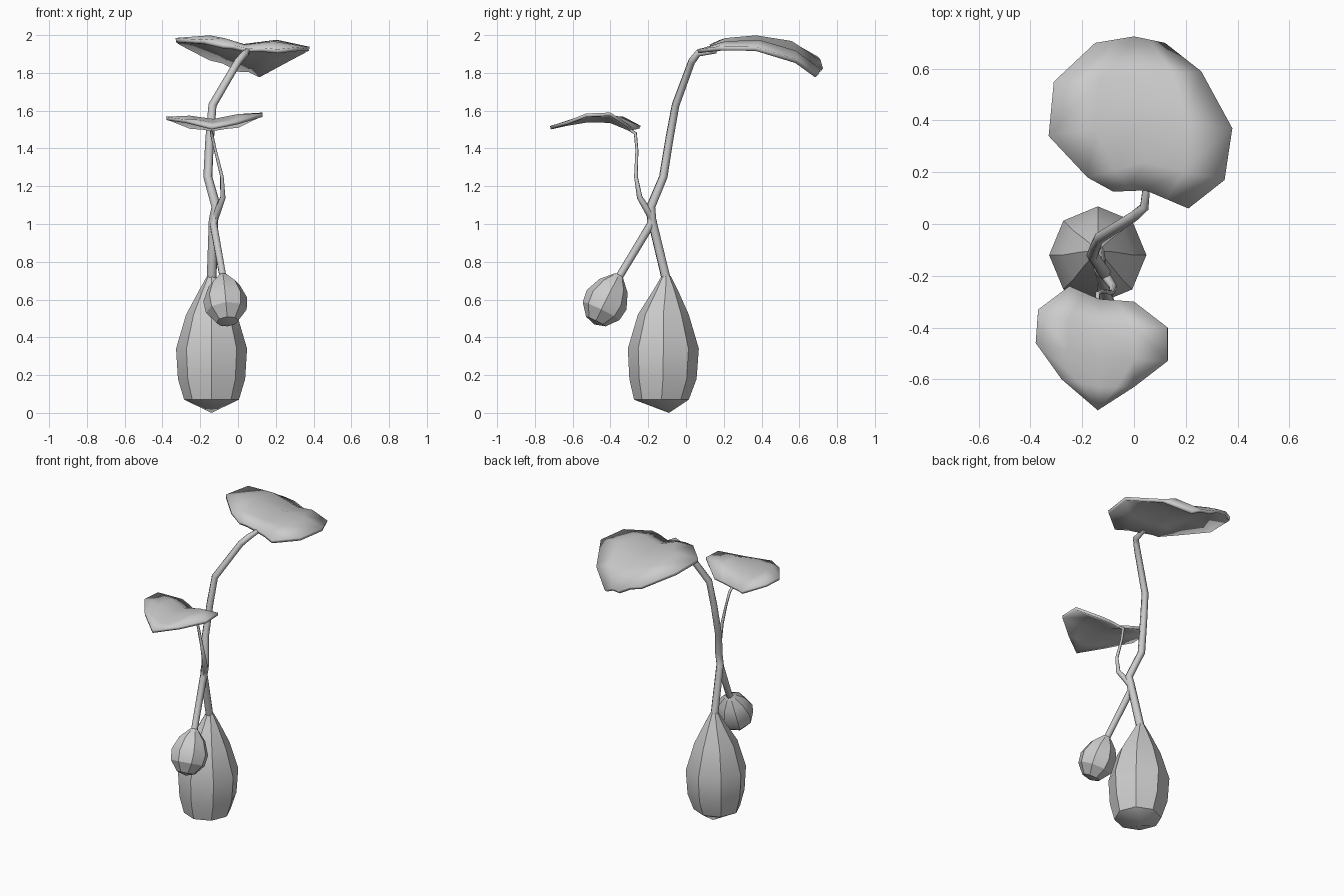
import bpy, bmesh, math
from mathutils import Vector

if "Cube" in bpy.data.objects:
    bpy.data.objects.remove(bpy.data.objects["Cube"])


def finish(name, bm, angle):
    me = bpy.data.meshes.new(name)
    bm.to_mesh(me)
    bm.free()
    ob = bpy.data.objects.new(name, me)
    bpy.context.collection.objects.link(ob)
    bpy.ops.object.select_all(action='DESELECT')
    ob.select_set(True)
    bpy.context.view_layer.objects.active = ob
    bpy.ops.object.shade_smooth_by_angle(angle=math.radians(angle))
    return ob


def fruit(name, bottom, rings):
    """Eight-sided pod: rings are (centre, normal, radius) from bottom to top."""
    bm = bmesh.new()
    tip = bm.verts.new(bottom)
    loops = []
    for c, n, r in rings:
        q = Vector((0, 0, 1)).rotation_difference(Vector(n))
        loops.append([bm.verts.new(Vector(c) + q @ Vector(
            (r * math.cos(i * math.pi / 4), r * math.sin(i * math.pi / 4), 0)))
            for i in range(8)])
    for i in range(8):
        j = (i + 1) % 8
        bm.faces.new((tip, loops[0][j], loops[0][i]))
        for a, b in zip(loops, loops[1:]):
            bm.faces.new((a[i], a[j], b[j], b[i]))
    bm.faces.new(loops[-1])
    return finish(name, bm, 28)


def stem(name, pts):
    """Tapered tube through (x, y, z, radius) points."""
    cu = bpy.data.curves.new(name, 'CURVE')
    cu.dimensions = '3D'
    cu.bevel_depth = 1
    cu.bevel_resolution = 1
    cu.use_fill_caps = True
    sp = cu.splines.new('POLY')
    sp.points.add(len(pts) - 1)
    for p, (x, y, z, r) in zip(sp.points, pts):
        p.co = (x, y, z, 1)
        p.radius = r
    ob = bpy.data.objects.new(name, cu)
    bpy.context.collection.objects.link(ob)


def leaf(name, rows, tip, bulge, thick):
    """Rows of (left edge, midrib, right edge), plus puffed points between."""
    bm = bmesh.new()
    grid = []
    for k, (l, m, r) in enumerate(rows):
        l, m, r = Vector(l), Vector(m), Vector(r)
        up = Vector((0, 0, bulge * math.sin(math.pi * (k + .3) / len(rows))))
        grid.append([bm.verts.new(p) for p in
                     (l, (l + m) / 2 + up, m, (m + r) / 2 + up, r)])
    for a, b in zip(grid, grid[1:]):
        for i in range(4):
            bm.faces.new((a[i], a[i + 1], b[i + 1], b[i]))
    if tip:
        t = bm.verts.new(tip)
        for i in range(4):
            bm.faces.new((grid[-1][i], grid[-1][i + 1], t))
    bm.normal_update()
    for f in bm.faces:
        if f.normal.z < 0:
            f.normal_flip()
    ob = finish(name, bm, 40)
    mod = ob.modifiers.new("thickness", 'SOLIDIFY')
    mod.thickness = thick
    mod.offset = -1


# large hanging pod
up = (0, 0, 1)
fruit("large_fruit", (-.14, -.09, 0), [
    ((-.14, -.14 + .01, .07), up, .145), ((-.14, -.122, .18), up, .178),
    ((-.14, -.12, .34), up, .188), ((-.14, -.12, .52), up, .135),
    ((-.14, -.108, .65), up, .065), ((-.14, -.105, .725), up, .024)])

# small tilted pod
top, bot = Vector((-.08, -.355, .73)), Vector((-.055, -.485, .468))
fruit("small_fruit", bot, [
    (bot.lerp(top, t), top - bot, r) for t, r in
    ((.06, .058), (.27, .108), (.5, .117), (.78, .083), (1, .022))])

# stems
stem("main_stem", [
    (-.14, -.103, .70, .026), (-.13, -.18, 1.02, .025), (-.115, -.187, 1.09, .026),
    (-.16, -.12, 1.25, .024), (-.15, -.088, 1.45, .023), (-.135, -.055, 1.63, .022),
    (.0, .03, 1.86, .02), (.04, .065, 1.905, .019), (.05, .16, 1.918, .015)])
stem("small_fruit_stem", [
    (-.12, -.185, 1.06, .02), (-.13, -.185, 1.0, .022), (-.078, -.36, .71, .02)])
stem("small_leaf_stem", [
    (-.135, -.17, 1.0, .02), (-.112, -.195, 1.06, .02), (-.08, -.245, 1.14, .015),
    (-.085, -.265, 1.25, .01), (-.12, -.26, 1.39, .008), (-.14, -.268, 1.48, .009),
    (-.14, -.30, 1.50, .008)])

# leaves
leaf("large_leaf", [
    ((-.08, .125, 1.95), (.045, .13, 1.93), (.21, .06, 1.925)),
    ((-.18, .18, 1.975), (.035, .24, 1.95), (.35, .17, 1.94)),
    ((-.33, .34, 1.985), (.03, .40, 1.953), (.38, .37, 1.938)),
    ((-.31, .55, 1.97), (.045, .57, 1.915), (.26, .59, 1.87)),
    ((-.15, .70, 1.885), (.0, .725, 1.825), (.12, .70, 1.79))],
    None, .03, .022)
leaf("small_leaf", [
    ((-.25, -.24, 1.52), (-.135, -.29, 1.508), (0, -.30, 1.525)),
    ((-.37, -.33, 1.568), (-.135, -.40, 1.553), (.13, -.40, 1.59)),
    ((-.38, -.46, 1.568), (-.13, -.52, 1.556), (.13, -.53, 1.585)),
    ((-.28, -.60, 1.553), (-.135, -.63, 1.538), (0, -.63, 1.545))],
    (-.14, -.72, 1.518), .012, .018)
